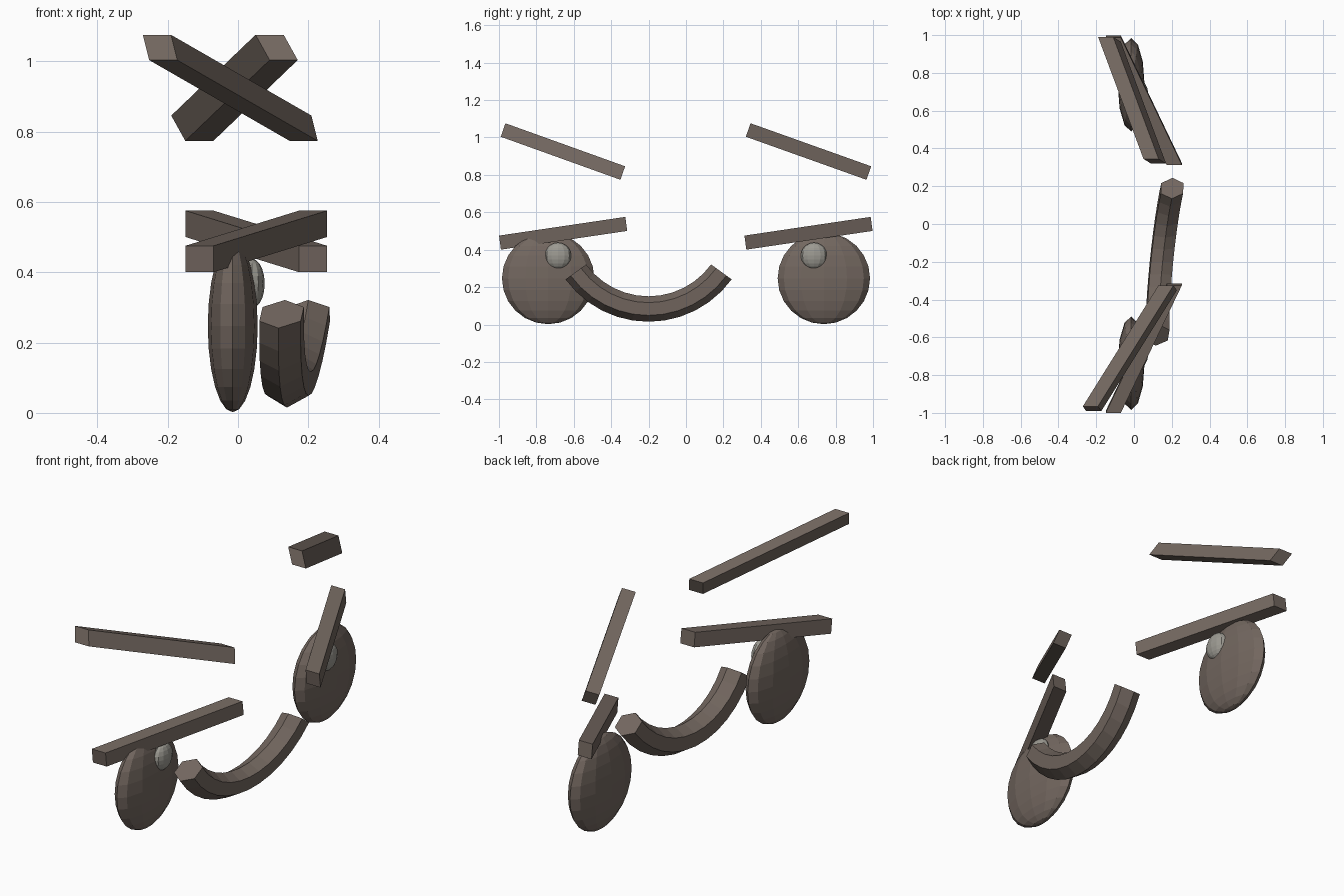
import bpy
import bmesh
import math
from mathutils import Matrix, Vector

if "Cube" in bpy.data.objects:
    bpy.data.objects.remove(bpy.data.objects["Cube"], do_unlink=True)


def make_material(name, rgb):
    mat = bpy.data.materials.new(name)
    mat.use_nodes = True
    color = (*rgb, 1.0)
    mat.diffuse_color = color
    node = next(n for n in mat.node_tree.nodes if n.type == 'BSDF_PRINCIPLED')
    node.inputs["Base Color"].default_value = color
    node.inputs["Roughness"].default_value = 0.8
    return mat


brown = make_material("dull brown", (0.17, 0.135, 0.115))
grey = make_material("pale grey", (0.33, 0.32, 0.285))


def finish(name, bm, mat):
    bmesh.ops.recalc_face_normals(bm, faces=bm.faces[:])
    mesh = bpy.data.meshes.new(name)
    bm.to_mesh(mesh)
    bm.free()
    mesh.materials.append(mat)
    obj = bpy.data.objects.new(name, mesh)
    bpy.context.collection.objects.link(obj)
    return obj


def ellipsoid(name, center, radii, segments, rings, mat):
    bm = bmesh.new()
    matrix = Matrix.Translation(center) @ Matrix.Diagonal((*radii, 1.0))
    bmesh.ops.create_uvsphere(bm, u_segments=segments, v_segments=rings,
                              radius=1.0, matrix=matrix)
    return finish(name, bm, mat)


def slanted_bar(name, center, length, thickness, width=0.08):
    """Sheared box spanned by a length vector, a thickness vector and x."""
    bm = bmesh.new()
    bmesh.ops.create_cube(bm, size=1.0)
    axes = (Vector((width, 0, 0)), Vector(length), Vector(thickness))
    for v in bm.verts:
        v.co = Vector(center) + sum((a * k for a, k in zip(axes, v.co)), Vector())
    return finish(name, bm, brown)


# Flattened eyes with small pupils on the +x side
for side, sign in (("front", -1), ("rear", 1)):
    ellipsoid(side + "_eye", (-0.015, sign * 0.737, 0.247),
              (0.071, 0.247, 0.245), 12, 12, brown)
    ellipsoid(side + "_pupil", (0.04, sign * 0.684, 0.368),
              (0.036, 0.07, 0.07), 12, 10, grey)

# Eyelid bars resting on the eyes
slanted_bar("front_eyelid", (0.052, -0.657, 0.488), (0.323, 0.675, 0.10), (0, -0.01, 0.075))
slanted_bar("rear_eyelid", (0.052, 0.655, 0.488), (-0.323, 0.675, 0.10), (0, -0.01, 0.075))

# Floating brow bars
slanted_bar("front_brow", (-0.022, -0.658, 0.925), (0.40, 0.64, -0.23), (-0.018, 0.025, 0.072))
slanted_bar("rear_brow", (-0.01, 0.655, 0.925), (-0.24, 0.645, -0.23), (-0.04, 0.025, 0.072))

# Curved six-sided mouth, slightly turned and leaning
bm = bmesh.new()
arc_radius, tube, sides, steps = 0.481, 0.068, 6, 12
half_angle = math.radians(54)
loops = []
for i in range(steps + 1):
    a = half_angle * (2 * i / steps - 1)
    loop = []
    for k in range(sides):
        t = math.tau * k / sides
        r = arc_radius + tube * math.cos(t)
        y = -0.2 + r * math.sin(a)
        z = 0.083 + arc_radius - r * math.cos(a)
        x = 0.163 + 0.1 * (y + 0.2) + 0.09 * (z - 0.28) + tube * math.sin(t)
        loop.append(bm.verts.new((x, y, z)))
    loops.append(loop)
for first, second in zip(loops, loops[1:]):
    for k in range(sides):
        n = (k + 1) % sides
        bm.faces.new((first[k], first[n], second[n], second[k]))
bm.faces.new(loops[0])
bm.faces.new(loops[-1])
finish("mouth", bm, brown)
